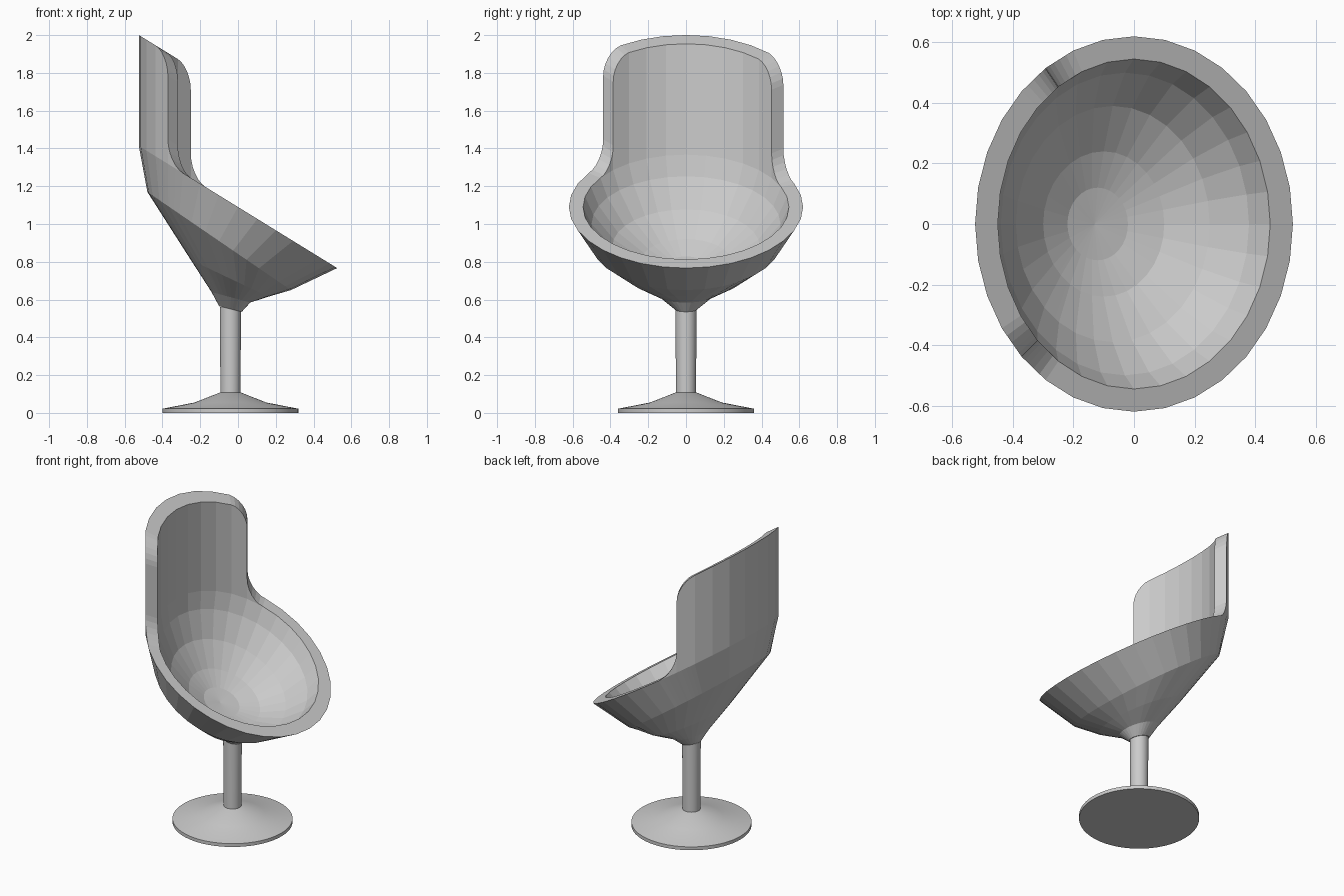
import bpy, bmesh, math

if "Cube" in bpy.data.objects:
    bpy.data.objects.remove(bpy.data.objects["Cube"])

SIDES = 32
STEP = 360 / SIDES
BACK_H = 0.587          # rise of the backrest above the tilted bowl rim


def add_object(name, bm):
    bmesh.ops.recalc_face_normals(bm, faces=bm.faces)
    mesh = bpy.data.meshes.new(name)
    bm.to_mesh(mesh)
    bm.free()
    obj = bpy.data.objects.new(name, mesh)
    bpy.context.collection.objects.link(obj)
    return obj


def lathe(name, profile, cx, sides):
    bm = bmesh.new()
    rings = []
    for r, z in profile:
        rings.append([bm.verts.new((cx + r * math.cos(2 * math.pi * i / sides),
                                    r * math.sin(2 * math.pi * i / sides), z))
                      for i in range(sides)])
    for a, b in zip(rings, rings[1:]):
        for i in range(sides):
            j = (i + 1) % sides
            bm.faces.new((a[i], a[j], b[j], b[i]))
    bm.faces.new(rings[0])
    bm.faces.new(rings[-1])
    obj = add_object(name, bm)
    bpy.context.view_layer.objects.active = obj
    obj.select_set(True)
    bpy.ops.object.shade_smooth_by_angle(angle=math.radians(25))
    obj.select_set(False)


def on_polygon(t):
    # point on a unit 32-gon, interpolated along its straight sides
    k = math.floor(t / STEP + 1e-6)
    f = t / STEP - k
    a, b = math.radians(k * STEP), math.radians((k + 1) * STEP)
    return (math.cos(a) * (1 - f) + math.cos(b) * f,
            math.sin(a) * (1 - f) + math.sin(b) * f)


def edge_columns(edge):
    # rounded step from seat rim (height 0) up to the backrest top
    cols, n = [], 6
    for i in range(n + 1):
        a = math.pi / 2 * i / n
        cols.append((edge - STEP + STEP * math.sin(a), 0.13 * (1 - math.cos(a))))
    for i in range(n + 1):
        a = math.pi / 2 * i / n
        cols.append((edge + STEP * (1 - math.cos(a)),
                     BACK_H - 0.12 * (1 - math.sin(a))))
    return cols


# Columns round the shell: (angle, height above the rim plane)
EDGE_A, EDGE_B = 11 * STEP, 12 * STEP
columns = [(i * STEP, 0) for i in range(10)] + edge_columns(EDGE_A)
columns += [(i * STEP, BACK_H) for i in range(13, 19)]
columns += [(360 - t, h) for t, h in reversed(edge_columns(EDGE_B))]
columns += [(i * STEP, 0) for i in range(22, 32)]

# Tilted rings: centre x, half width x, half width y, z, slope, raised
rings = [
    (-0.04, 0, 0, 0.55, 0, 0),
    (-0.04, 0.06, 0.06, 0.55, 0.25, 0),
    (-0.0375, 0.1025, 0.135, 0.612, 0.27, 0),
    (-0.045, 0.205, 0.30, 0.7125, 0.475, 0),
    (-0.10, 0.38, 0.505, 0.91, 0.684, 0),
    (0, 0.525, 0.62, 1.09, 0.616, 0),
    (0, 0.525, 0.62, 1.09, 0.616, 1),
    (0, 0.45, 0.545, 1.09, 0.616, 1),
    (0, 0.45, 0.545, 1.09, 0.616, 0),
    (-0.03, 0.41, 0.50, 1.00, 0.616, 0),
    (-0.07, 0.32, 0.39, 0.88, 0.616, 0),
    (-0.10, 0.20, 0.24, 0.80, 0.60, 0),
    (-0.12, 0.10, 0.12, 0.77, 0.58, 0),
    (-0.13, 0, 0, 0.765, 0, 0),
]

# Seat shell: bowl and backrest in one closed surface
bm = bmesh.new()
cache = {}


def shell_vert(ring, col):
    cx, ax, ay, z, slope, raised = ring
    t, h = col
    u, v = on_polygon(t)
    p = (cx + ax * u, ay * v, z - slope * ax * u + raised * h)
    key = tuple(round(c, 5) + 0.0 for c in p)
    if key not in cache:
        cache[key] = bm.verts.new(p)
    return cache[key]


for ra, rb in zip(rings, rings[1:]):
    for i, ca in enumerate(columns):
        cb = columns[(i + 1) % len(columns)]
        quad = [shell_vert(ra, ca), shell_vert(ra, cb),
                shell_vert(rb, cb), shell_vert(rb, ca)]
        verts = list(dict.fromkeys(quad))
        if len(verts) < 3 or bm.faces.get(verts):
            continue
        face = bm.faces.new(verts)
        if face.calc_area() < 1e-7:
            bm.faces.remove(face)
add_object("seat_shell", bm)

# Pedestal
lathe("base", [(0.36, 0), (0.36, 0.022), (0.19, 0.055), (0.055, 0.108)], -0.04, 64)
lathe("stem", [(0.053, 0.09), (0.056, 0.56)], -0.04, 32)
